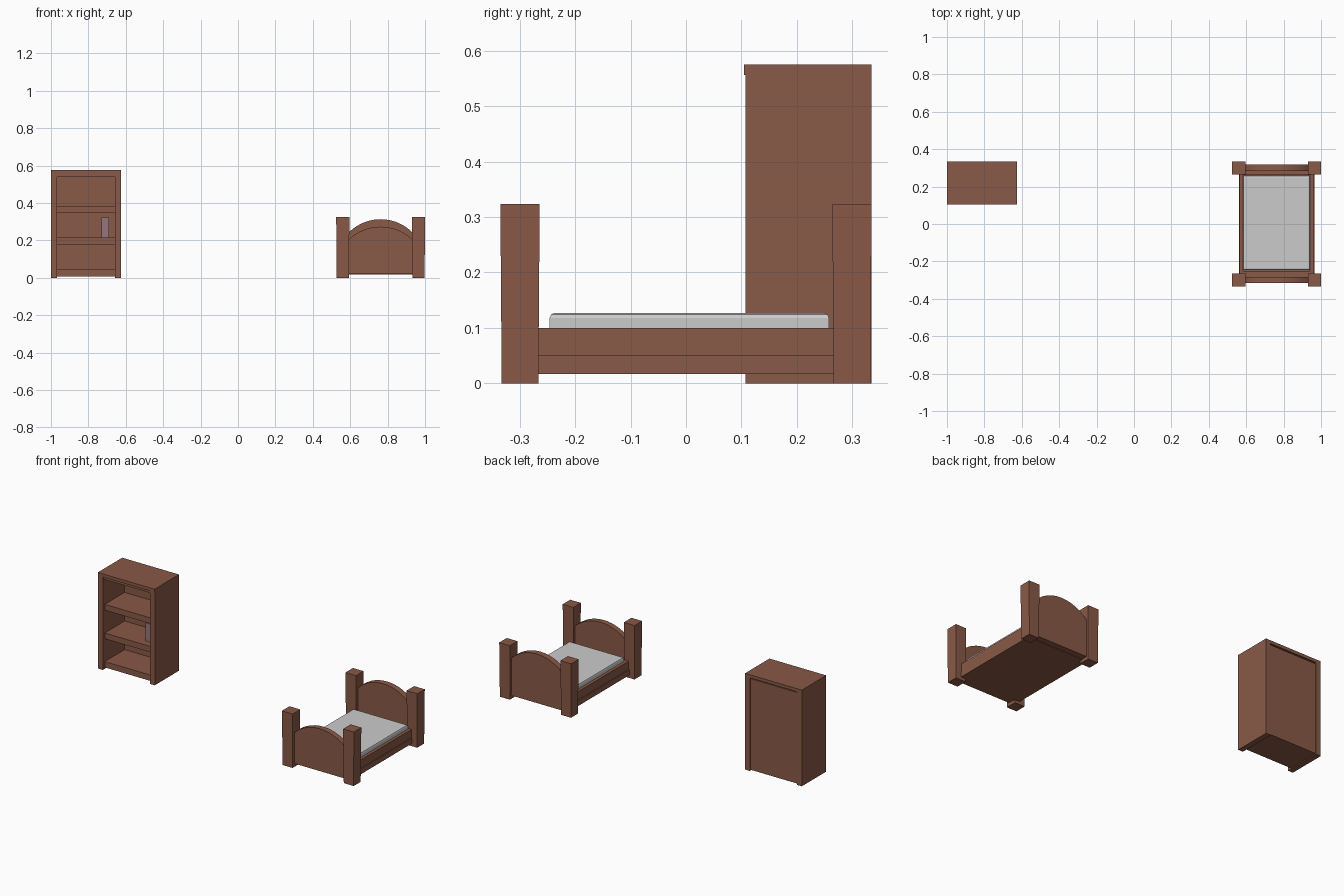
import bpy, bmesh, math
from mathutils import Vector

if "Cube" in bpy.data.objects:
    bpy.data.objects.remove(bpy.data.objects["Cube"])


def material(name, rgb):
    m = bpy.data.materials.new(name)
    m.diffuse_color = (*rgb, 1)
    m.use_nodes = True
    m.node_tree.nodes["Principled BSDF"].inputs["Base Color"].default_value = m.diffuse_color
    return m


WOOD = material("brown_wood", (0.25, 0.1, 0.062))
COVER = material("book_cover", (0.3, 0.18, 0.21))


def finish(name, bm, mat):
    bmesh.ops.recalc_face_normals(bm, faces=bm.faces[:])
    me = bpy.data.meshes.new(name)
    bm.to_mesh(me)
    bm.free()
    ob = bpy.data.objects.new(name, me)
    bpy.context.collection.objects.link(ob)
    if mat:
        me.materials.append(mat)
    return ob


def box(name, x, y, z, mat=WOOD):
    """Box given by its (min, max) range on each axis."""
    bm = bmesh.new()
    bmesh.ops.create_cube(bm, size=1)
    for v in bm.verts:
        v.co = Vector([r[0] + (c + 0.5) * (r[1] - r[0])
                       for c, r in zip(v.co, (x, y, z))])
    return finish(name, bm, mat)


def arched_board(name, x, y, bottom, edge, peak, steps=14):
    """Board with a circular arched top, extruded along y."""
    half, mid = (x[1] - x[0]) / 2, (x[0] + x[1]) / 2
    rise = peak - edge
    radius = (half ** 2 + rise ** 2) / (2 * rise)
    span = math.asin(half / radius)
    pts = [(x[0], bottom), (x[1], bottom)]
    for i in range(steps + 1):
        a = span - 2 * span * i / steps
        pts.append((mid + radius * math.sin(a),
                    peak - radius + radius * math.cos(a)))
    bm = bmesh.new()
    face = bm.faces.new([bm.verts.new((px, y[0], pz)) for px, pz in pts])
    ext = bmesh.ops.extrude_face_region(bm, geom=[face])
    moved = [g for g in ext["geom"] if isinstance(g, bmesh.types.BMVert)]
    bmesh.ops.translate(bm, verts=moved, vec=(0, y[1] - y[0], 0))
    return finish(name, bm, WOOD)


# Bookcase: sides, top and recessed back
for side, x in (("left", (-1.0, -0.968)), ("right", (-0.657, -0.625))):
    box(f"bookcase_{side}_side", x, (0.107, 0.335), (0, 0.557))
box("bookcase_top", (-1.0, -0.625), (0.105, 0.335), (0.556, 0.575))
box("bookcase_top_trim", (-0.968, -0.657), (0.113, 0.325), (0.54, 0.556))
box("bookcase_back", (-0.968, -0.657), (0.312, 0.331), (0.006, 0.55))

# Shelves, each a board on a slightly recessed support
for i in range(3):
    z = 0.043 + 0.171 * i
    box(f"shelf_{i}", (-0.968, -0.657), (0.125, 0.315), (z - 0.017, z))
    box(f"shelf_support_{i}", (-0.968, -0.657), (0.129, 0.315),
        (z - 0.037, z - 0.017))

# Single book on the middle shelf
box("book", (-0.73, -0.69), (0.17, 0.27), (0.214, 0.322), COVER)

# Bed posts, slightly narrower at the foot
CX = 0.7625
for sx, sn in ((-1, "left"), (1, "right")):
    for sy, yn in ((-1, "front"), (1, "back")):
        xs = sorted((CX + sx * 0.167, CX + sx * 0.2375))
        ys = sorted((sy * 0.264, sy * 0.335))
        post = box(f"{yn}_{sn}_post", xs, ys, (0, 0.324))
        px, py = sum(xs) / 2, sum(ys) / 2
        for v in post.data.vertices:
            if v.co.z < 0.1:
                v.co.x = px + (v.co.x - px) * 0.93
                v.co.y = py + (v.co.y - py) * 0.93

# Arched end boards
arched_board("headboard", (0.59, 0.935), (0.283, 0.319), 0.02, 0.24, 0.313)
arched_board("footboard", (0.59, 0.935), (-0.316, -0.283), 0.02, 0.203, 0.273)

# Bed frame: base slab, side rails and end rails
box("bed_base", (0.561, 0.964), (-0.284, 0.284), (0.017, 0.05))
for side, x in (("left", (0.565, 0.583)), ("right", (0.942, 0.96))):
    box(f"{side}_rail", x, (-0.284, 0.284), (0.05, 0.1))
box("foot_rail", (0.583, 0.942), (-0.284, -0.25), (0.05, 0.1))
box("head_rail", (0.583, 0.942), (0.262, 0.284), (0.05, 0.1))

# Mattress with softened top edges
mattress = box("mattress", (0.583, 0.942), (-0.246, 0.258), (0.05, 0.127), None)
bm = bmesh.new()
bm.from_mesh(mattress.data)
rim = [e for e in bm.edges if all(v.co.z > 0.1 for v in e.verts)]
bmesh.ops.bevel(bm, geom=rim, offset=0.009, segments=2, profile=0.5,
                affect='EDGES')
bm.to_mesh(mattress.data)
bm.free()
